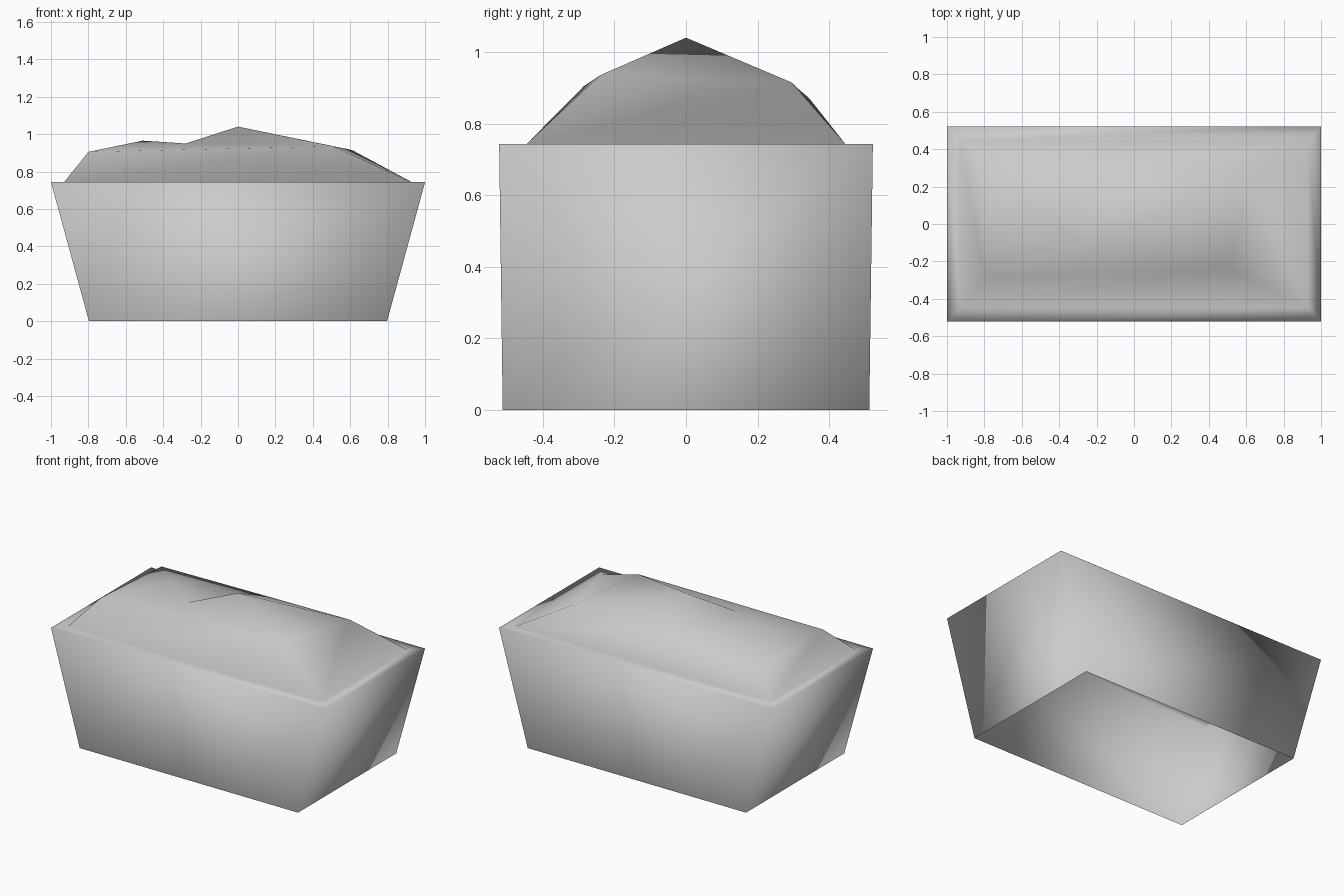
import bpy
import bmesh

if "Cube" in bpy.data.objects:
    bpy.data.objects.remove(bpy.data.objects["Cube"], do_unlink=True)

# Single flat colour
grey = bpy.data.materials.new("plain_grey")
grey.use_nodes = True
colour = (0.6, 0.6, 0.6, 1)
grey.diffuse_color = colour
grey.node_tree.nodes["Principled BSDF"].inputs["Base Color"].default_value = colour

bm = bmesh.new()


def ring(hx, hy, z):
    """Rectangular loop of vertices, starting front right."""
    signs = ((-1, -1), (1, -1), (1, 1), (-1, 1))
    return [bm.verts.new((sx * hx, sy * hy, z)) for sx, sy in signs]


def bridge(lower, upper):
    for i in range(4):
        j = (i + 1) % 4
        bm.faces.new((lower[i], lower[j], upper[j], upper[i]))


# Tapered bin, open underneath: walls and narrow flat rim
foot = ring(0.797, 0.512, 0)
rim = ring(1, 0.522, 0.743)
lip = ring(0.93, 0.445, 0.743)
bridge(foot, rim)
bridge(rim, lip)

# Uneven shoulder and crown of the heaped load
a, b, c, d, back, peak, saddle, hump = [bm.verts.new(p) for p in (
    (-0.8, -0.285, 0.905), (0.51, -0.24, 0.935),
    (0.61, 0.295, 0.915), (-0.8, 0.345, 0.87), (0, 0.31, 0.9),
    (0, 0, 1.04), (-0.28, -0.12, 0.95), (-0.51, 0.05, 0.965))]

# Sloping sides of the load
for face in ((lip[0], lip[1], b, a), (lip[1], lip[2], c, b),
             (lip[2], back, c), (lip[2], lip[3], back),
             (lip[3], d, back), (lip[3], lip[0], a, d)):
    bm.faces.new(face)

# Irregular crown: peak, saddle and low hump
for tri in ((a, b, saddle), (b, peak, saddle), (b, c, peak),
            (c, back, peak), (back, saddle, peak), (back, hump, saddle),
            (back, d, hump), (d, a, hump), (a, saddle, hump)):
    bm.faces.new(tri)

for face in bm.faces:
    face.smooth = True

mesh = bpy.data.meshes.new("heaped_bin")
bm.to_mesh(mesh)
bm.free()
mesh.materials.append(grey)
bin_obj = bpy.data.objects.new("heaped_bin", mesh)
bpy.context.collection.objects.link(bin_obj)
